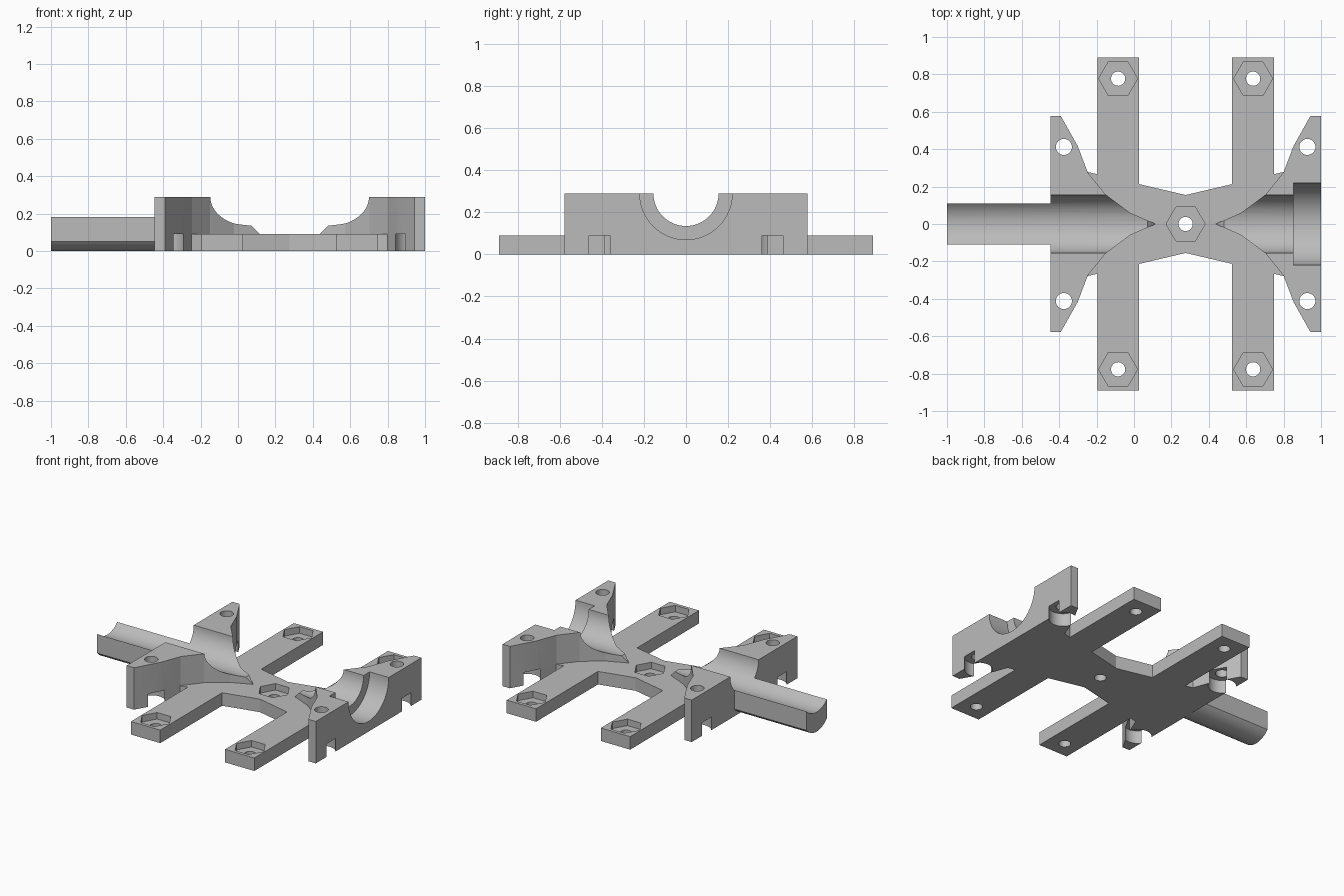
import bpy
import bmesh
import math
from mathutils import Matrix

if "Cube" in bpy.data.objects:
    bpy.data.objects.remove(bpy.data.objects["Cube"], do_unlink=True)

CX = 0.276        # symmetry plane of the frame
PLATE = 0.09      # frame thickness
TOP = 0.29        # block height and channel axis

grey = bpy.data.materials.new("light grey")
grey.use_nodes = True
grey.diffuse_color = (0.5, 0.5, 0.5, 1)
grey.node_tree.nodes["Principled BSDF"].inputs["Base Color"].default_value = (0.5, 0.5, 0.5, 1)

# Maps the prism profile (u, v, depth) onto world axes
ALONG_X = Matrix(((0, 0, 1, 0), (1, 0, 0, 0), (0, 1, 0, 0), (0, 0, 0, 1)))
ALONG_Y = Matrix(((1, 0, 0, 0), (0, 0, 1, 0), (0, 1, 0, 0), (0, 0, 0, 1)))
ALONG_Z = Matrix.Identity(4)


def prism(name, points, low, high, frame=ALONG_Z):
    """Extrude a closed profile between two depths."""
    bm = bmesh.new()
    face = bm.faces.new([bm.verts.new((u, v, low)) for u, v in points])
    ext = bmesh.ops.extrude_face_region(bm, geom=[face])
    moved = [g for g in ext["geom"] if isinstance(g, bmesh.types.BMVert)]
    bmesh.ops.translate(bm, verts=moved, vec=(0, 0, high - low))
    bm.transform(frame)
    bm.normal_update()
    bmesh.ops.recalc_face_normals(bm, faces=bm.faces)
    if bm.calc_volume(signed=True) < 0:
        bmesh.ops.reverse_faces(bm, faces=bm.faces)
    mesh = bpy.data.meshes.new(name)
    bm.to_mesh(mesh)
    bm.free()
    mesh.materials.append(grey)
    obj = bpy.data.objects.new(name, mesh)
    bpy.context.collection.objects.link(obj)
    return obj


def circle(u, v, radius, sides=64):
    return [(u + radius * math.cos(math.tau * i / sides),
             v + radius * math.sin(math.tau * i / sides)) for i in range(sides)]


def combine(target, tool, operation="DIFFERENCE"):
    """Apply a boolean and remove the tool."""
    tool.hide_render = True
    mod = target.modifiers.new("cut", "BOOLEAN")
    mod.operation = operation
    mod.solver = "EXACT"
    mod.object = tool
    bpy.context.view_layer.objects.active = target
    bpy.ops.object.modifier_apply(modifier=mod.name)
    bpy.data.objects.remove(tool, do_unlink=True)


def finish(obj):
    bpy.ops.object.select_all(action="DESELECT")
    obj.select_set(True)
    bpy.context.view_layer.objects.active = obj
    bpy.ops.object.shade_smooth_by_angle(angle=math.radians(9))


# Flat frame with four arms
quarter = [(0, 0.155), (0.248, 0.213), (0.248, 0.89), (0.472, 0.89),
           (0.472, 0.266), (0.56, 0.287)]
back = [(-x, y) for x, y in reversed(quarter[1:])] + quarter
outline = back + [(x, -y) for x, y in reversed(back)]
frame = prism("frame", [(CX + x, y) for x, y in outline], 0, PLATE)

# Hexagonal nut recesses and bolt holes
spots = [(CX, 0)] + [(CX + sx * 0.361, sy * 0.777) for sx in (-1, 1) for sy in (-1, 1)]
for x, y in spots:
    combine(frame, prism("nut_cutter", circle(x, y, 0.104, 6), 0.045, 0.2))
    combine(frame, prism("bolt_cutter", circle(x, y, 0.038, 32), -0.1, 0.2))
finish(frame)

# Scalloped clamp blocks
edge = [(0.723, 0.577), (0.667, 0.577), (0.577, 0.417), (0.523, 0.275),
        (0.427, 0.157), (0.297, 0.06)]
footprint = edge + [(0.16, 0)] + [(x, -y) for x, y in reversed(edge)]

for side, name in ((-1, "right_clamp_block"), (1, "left_clamp_block")):
    block = prism(name, [(CX + side * x, y) for x, y in footprint], 0, TOP)

    # Trough reaching out from one block
    if side < 0:
        arc_r = 0.146
        sweep = math.asin(0.11 / arc_r)
        arc = []
        for i in range(17):
            a = sweep * (i / 8 - 1)
            arc.append((arc_r * math.sin(a), arc_r * (1 - math.cos(a))))
        trough = prism("trough", arc + [(0.11, 0.25), (-0.11, 0.25)], -1, -0.42, ALONG_X)
        combine(block, trough, "UNION")

    # Round channel along the length
    combine(block, prism("channel_cutter", circle(0, TOP, 0.155), -1.2, 1.2, ALONG_X))

    # Wider seat at the open end
    if side > 0:
        combine(block, prism("seat_cutter", circle(0, TOP, 0.22), 0.853, 1.2, ALONG_X))

    # Sloped inner tip
    slope = [(0.205, 0.136), (0.16, PLATE), (0.1, PLATE), (0.1, 0.4), (0.205, 0.4)]
    combine(block, prism("tip_cutter", [(CX + side * x, z) for x, z in slope],
                         -0.3, 0.3, ALONG_Y))

    # Screw holes with round pockets underneath
    for sy in (-1, 1):
        x, y = CX + side * 0.651, sy * 0.412
        combine(block, prism("pocket_cutter", circle(x, y, 0.0875), -0.1, PLATE))
        combine(block, prism("screw_cutter", circle(x, y, 0.043, 40), -0.2, 0.5))
    finish(block)
